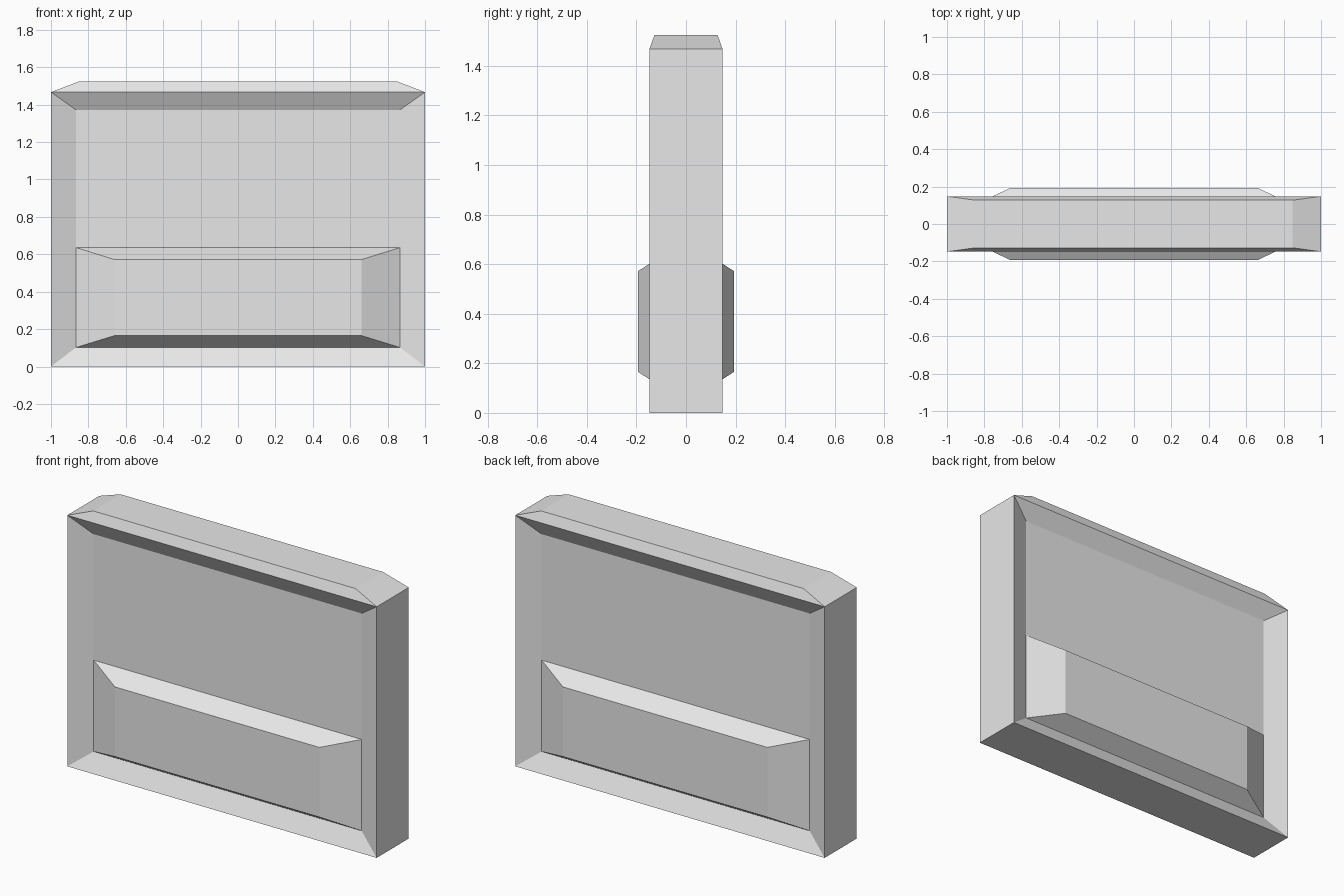
import bpy
import bmesh

cube = bpy.data.objects.get("Cube")
if cube:
    bpy.data.objects.remove(cube, do_unlink=True)

grey = bpy.data.materials.new("light grey")
grey.use_nodes = True
grey.diffuse_color = (0.8, 0.8, 0.8, 1)
grey.node_tree.nodes["Principled BSDF"].inputs["Base Color"].default_value = (0.8, 0.8, 0.8, 1)


def upright(half_x, low, high, y):
    """Rectangle standing in the xz plane."""
    return [(-half_x, y, low), (half_x, y, low), (half_x, y, high), (-half_x, y, high)]


def level(half_x, half_y, z):
    """Rectangle lying in the xy plane."""
    return [(-half_x, -half_y, z), (half_x, -half_y, z), (half_x, half_y, z), (-half_x, half_y, z)]


def loft(name, sections, close_start=False):
    """Skin a run of rectangles, closing the last and optionally the first."""
    bm = bmesh.new()
    rings = [[bm.verts.new(p) for p in s] for s in sections]
    for a, b in zip(rings, rings[1:]):
        for i in range(4):
            j = (i + 1) % 4
            bm.faces.new((a[i], a[j], b[j], b[i]))
    bm.faces.new(rings[-1])
    if close_start:
        bm.faces.new(rings[0][::-1])
    # Make normals face outward: the last face must point along the loft,
    # away from the recess floor or body it rests on
    bmesh.ops.recalc_face_normals(bm, faces=bm.faces)
    mesh = bpy.data.meshes.new(name)
    bm.to_mesh(mesh)
    bm.free()
    mesh.materials.append(grey)
    obj = bpy.data.objects.new(name, mesh)
    bpy.context.collection.objects.link(obj)
    return obj


HALF_Y, FLOOR_Y, PANEL_Y = 0.148, 0.095, 0.193
RIM_TOP = 1.467
INNER_X, INNER_LOW, INNER_HIGH = 0.866, 0.102, 1.372

# Slab with a bevelled recess in the front and the back
loft("slab", [
    upright(INNER_X, INNER_LOW, INNER_HIGH, -FLOOR_Y),
    upright(1, 0, RIM_TOP, -HALF_Y),
    upright(1, 0, RIM_TOP, HALF_Y),
    upright(INNER_X, INNER_LOW, INNER_HIGH, FLOOR_Y),
], close_start=True)

# Tapered cap along the top
loft("top_cap", [level(1, HALF_Y, RIM_TOP), level(0.848, 0.127, 1.525)])

# Raised bevelled panel low in each recess
for side, name in ((-1, "front_panel"), (1, "back_panel")):
    loft(name, [
        upright(INNER_X, INNER_LOW, 0.636, side * FLOOR_Y),
        upright(0.661, 0.165, 0.572, side * PANEL_Y),
    ])
